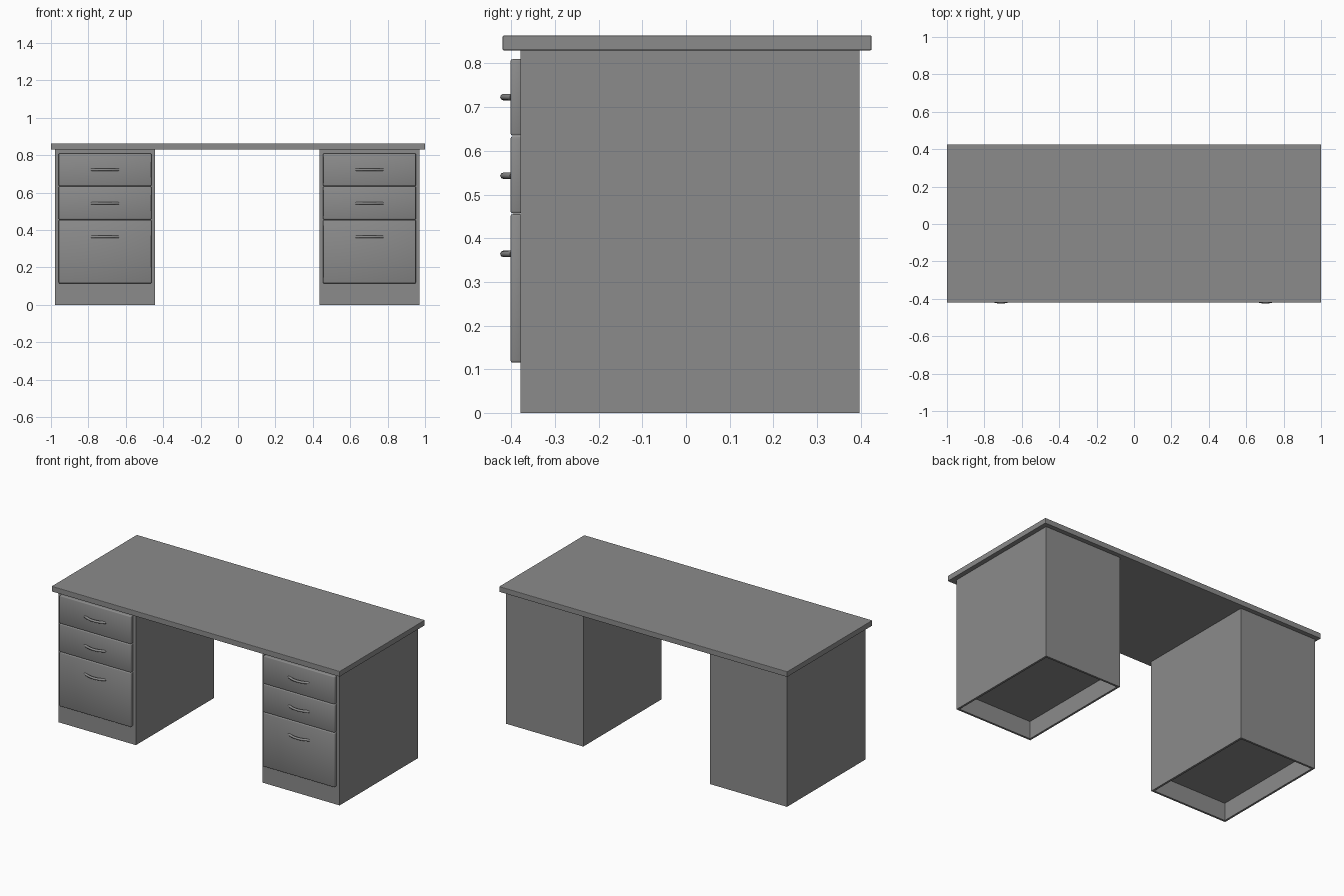
import bpy, bmesh
from mathutils import Vector

cube = bpy.data.objects.get("Cube")
if cube:
    bpy.data.objects.remove(cube, do_unlink=True)

grey = bpy.data.materials.new("grey")
grey.use_nodes = True
colour = (0.26, 0.26, 0.26, 1)
grey.diffuse_color = colour
grey.node_tree.nodes["Principled BSDF"].inputs["Base Color"].default_value = colour


def add_object(name, data):
    obj = bpy.data.objects.new(name, data)
    bpy.context.collection.objects.link(obj)
    data.materials.append(grey)
    return obj


def add_box(name, low, high, bevel=0, smooth=False, recess=None):
    """Box between two corners; recess = (wall, depth) hollows the underside."""
    low, high = Vector(low), Vector(high)
    bm = bmesh.new()
    bmesh.ops.create_cube(bm, size=1)
    for v in bm.verts:
        v.co = (low + high) / 2 + v.co * (high - low)
    if recess:
        wall, depth = recess
        base = [f for f in bm.faces if f.normal.z < -0.9]
        bmesh.ops.inset_region(bm, faces=base, thickness=wall)
        # Extrude the inset face upward to form the plinth cavity
        top = bmesh.ops.extrude_discrete_faces(bm, faces=base)["faces"]
        bmesh.ops.translate(bm, vec=(0, 0, depth), verts=top[0].verts)
    if bevel:
        bmesh.ops.bevel(bm, geom=bm.edges[:], offset=bevel, segments=2,
                        profile=0.5, affect='EDGES')
    mesh = bpy.data.meshes.new(name)
    bm.to_mesh(mesh)
    bm.free()
    for p in mesh.polygons:
        p.use_smooth = smooth
    return add_object(name, mesh)


def add_handle(name, x, z):
    """Bowed round bar whose ends meet the drawer front."""
    curve = bpy.data.curves.new(name, 'CURVE')
    curve.dimensions = '3D'
    curve.bevel_depth = 0.0075
    curve.bevel_resolution = 2
    curve.use_fill_caps = True
    spline = curve.splines.new('POLY')
    steps = 12
    spline.points.add(steps)
    for i, point in enumerate(spline.points):
        t = 2 * i / steps - 1
        point.co = (x + 0.072 * t, -0.418 + 0.021 * t * t, z, 1)
    add_object(name, curve)


# Desktop with softened edges
add_box("desktop", (-1, -0.42, 0.83), (1, 0.425, 0.864), bevel=0.003)

# Drawer fronts: name, bottom, top, handle height
drawers = [("lower", 0.115, 0.455, 0.364),
           ("middle", 0.457, 0.633, 0.543),
           ("upper", 0.635, 0.81, 0.723)]

# Two pedestals with three drawers each
for side, x in (("right", -0.711), ("left", 0.703)):
    add_box(side + "_pedestal", (x - 0.268, -0.379, 0), (x + 0.268, 0.397, 0.832),
            recess=(0.018, 0.11))
    for level, bottom, top, grip in drawers:
        name = f"{side}_{level}_drawer"
        add_box(name, (x - 0.248, -0.402, bottom), (x + 0.248, -0.375, top),
                bevel=0.005, smooth=True)
        add_handle(name + "_handle", x, grip)
